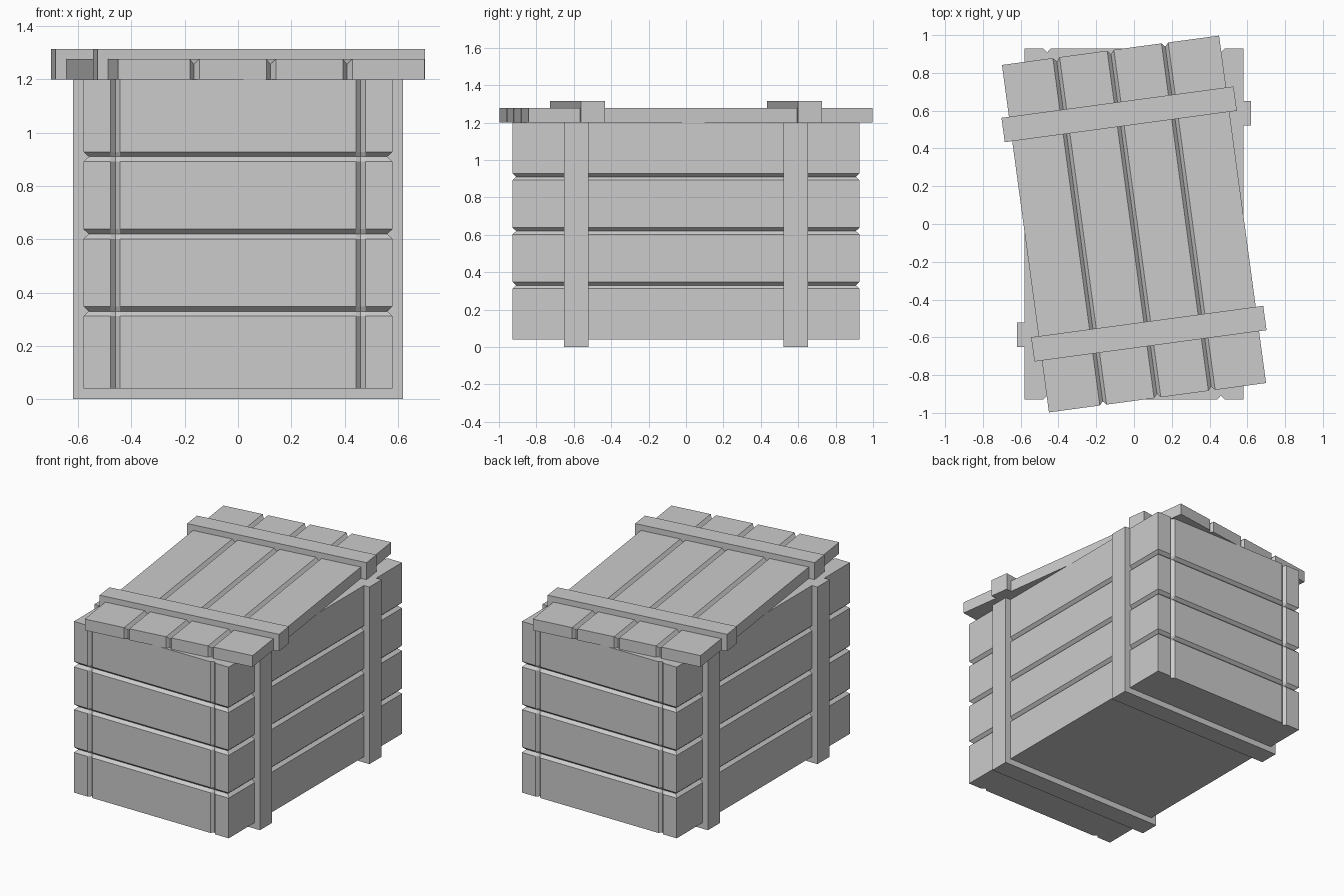
import bpy, bmesh
from math import radians

if "Cube" in bpy.data.objects:
    bpy.data.objects.remove(bpy.data.objects["Cube"])

W, L = 0.58, 0.928        # half width and half length of the crate
TOP, BASE = 1.2, 0.04
V = 0.018                 # half width of the V grooves
D = 0.02                  # depth of the V grooves
PLANK = 0.29


def make(name, rings):
    """Skin a list of equal closed rings and cap both ends."""
    bm = bmesh.new()
    loops = [[bm.verts.new(p) for p in ring] for ring in rings]
    for a, b in zip(loops, loops[1:]):
        for i in range(len(a)):
            j = (i + 1) % len(a)
            bm.faces.new((a[i], a[j], b[j], b[i]))
    bm.faces.new(loops[0][::-1])
    bm.faces.new(loops[-1])
    bmesh.ops.recalc_face_normals(bm, faces=bm.faces)
    mesh = bpy.data.meshes.new(name)
    bm.to_mesh(mesh)
    bm.free()
    obj = bpy.data.objects.new(name, mesh)
    bpy.context.collection.objects.link(obj)
    return obj


def grooved(start, end, seams):
    """Stations along an axis as (position, groove depth)."""
    out = [(start, 0)]
    for s in seams:
        out += [(s - V, 0), (s, D), (s + V, 0)]
    return out + [(end, 0)]


# Crate body: plan outline with upright grooves front and back, lofted upward
front = [(x, -L + d) for x, d in grooved(-W, W, (-0.46, 0.46))]
plan = front + [(-x, -y) for x, y in front]


def body_ring(z, d):
    return [(max(d - W, min(W - d, x)), max(d - L, min(L - d, y)), z)
            for x, y in plan]


make("crate_body", [body_ring(z, d) for z, d in
                    grooved(BASE, TOP, [BASE + PLANK * k for k in (1, 2, 3)])])

# Lid boards: four planks with grooves on top and at both ends
lid_parts = []
rings = []
for x, d in grooved(-W, W, (-PLANK, 0, PLANK)):
    y, z = L - d, 1.277 - d
    rings.append([(x, -y, TOP), (x, y, TOP), (x, y, z), (x, -y, z)])
lid_parts.append(make("lid_boards", rings))

# U-shaped battens around the body and over the lid
OUT, INN, HALF = W + 0.04, W - 0.03, 0.065


def batten(name, y, outer, inner, tip):
    u = [(-OUT, outer), (OUT, outer), (OUT, tip), (INN, tip),
         (INN, inner), (-INN, inner), (-INN, tip), (-OUT, tip)]
    return make(name, [[(x, y + s, z) for x, z in u] for s in (-HALF, HALF)])


for side, y in (("front", -0.586), ("back", 0.586)):
    batten(side + "_body_batten", y, 0, BASE + 0.03, TOP)
    lid_parts.append(batten(side + "_lid_batten", y, 1.315, 1.25, TOP))

# The lid sits askew on the crate
for part in lid_parts:
    part.rotation_euler.z = radians(7.7)
